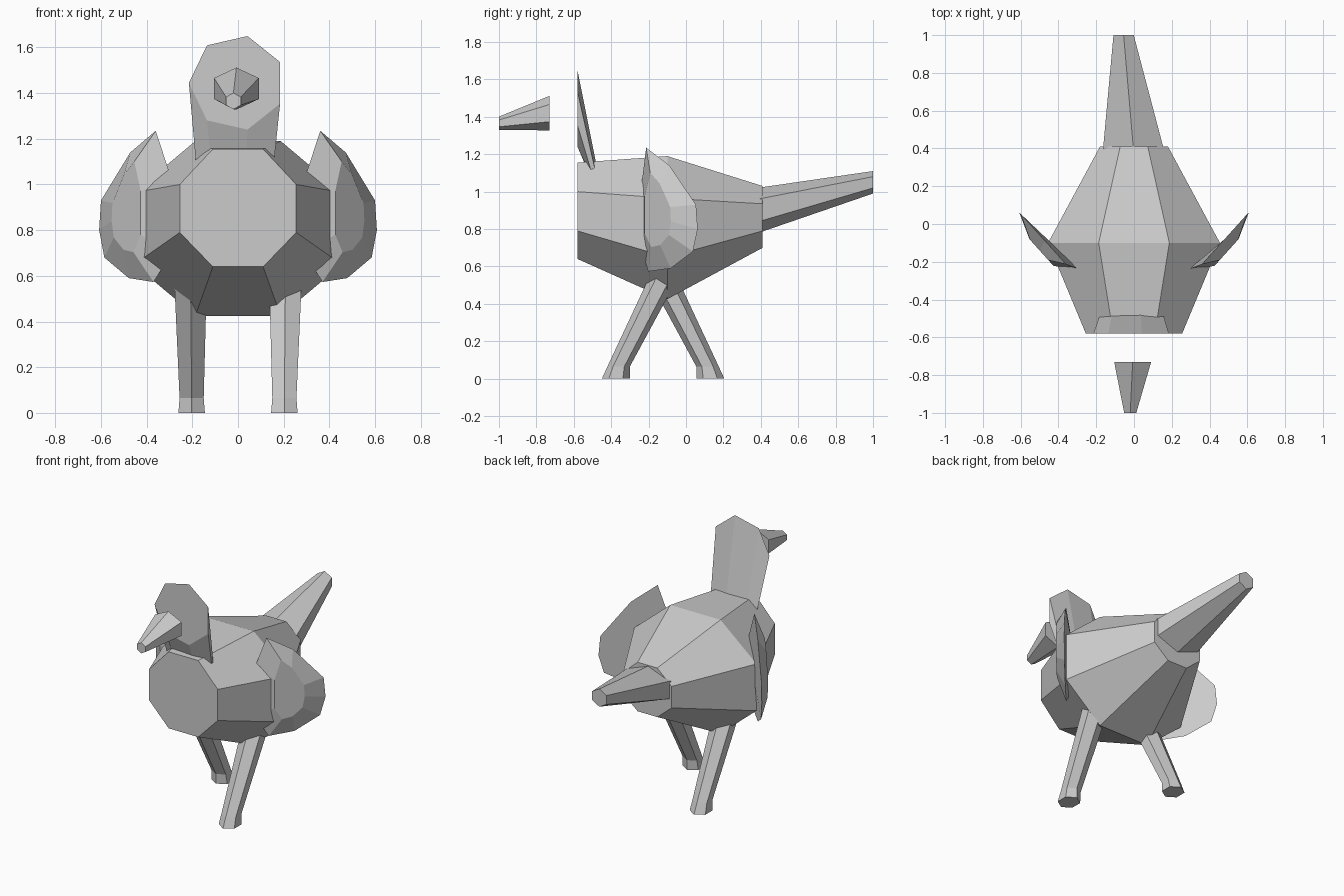
import bpy
import bmesh
from math import cos, sin, pi

cube = bpy.data.objects.get("Cube")
if cube:
    bpy.data.objects.remove(cube, do_unlink=True)

grey = bpy.data.materials.new("plain grey")
grey.use_nodes = True
COLOR = (0.6, 0.6, 0.6, 1)
grey.diffuse_color = COLOR
grey.node_tree.nodes["Principled BSDF"].inputs["Base Color"].default_value = COLOR


def loft(name, rings):
    """Flat-faced solid through rings of equal point count, capped at both ends."""
    bm = bmesh.new()
    loops = [[bm.verts.new(p) for p in ring] for ring in rings]
    n = len(loops[0])
    for a, b in zip(loops, loops[1:]):
        for i in range(n):
            j = (i + 1) % n
            bm.faces.new((a[i], a[j], b[j], b[i]))
    bm.faces.new(loops[0])
    bm.faces.new(loops[-1])
    bmesh.ops.recalc_face_normals(bm, faces=bm.faces)
    mesh = bpy.data.meshes.new(name)
    bm.to_mesh(mesh)
    bm.free()
    mesh.materials.append(grey)
    obj = bpy.data.objects.new(name, mesh)
    bpy.context.collection.objects.link(obj)
    return obj


def upright_ring(n, x, y, z, rx, rz, start=pi / 2):
    """Regular ring facing along y."""
    angles = [start + 2 * pi * i / n for i in range(n)]
    return [(x + rx * cos(a), y, z + rz * sin(a)) for a in angles]


def flat_ring(n, x, y, z, rx, ry, start=pi / 2):
    """Regular ring facing along z."""
    angles = [start + 2 * pi * i / n for i in range(n)]
    return [(x + rx * cos(a), y + ry * sin(a), z) for a in angles]


def body_ring(y, wide, narrow, bottom, low, high, top):
    half = [(narrow, bottom), (wide, low), (wide, high), (narrow, top)]
    return [(x, y, z) for x, z in half] + [(-x, y, z) for x, z in reversed(half)]


# Eight-sided body, widest just ahead of the middle
loft("body", [
    body_ring(-0.58, 0.255, 0.11, 0.64, 0.79, 1.0, 1.155),
    body_ring(-0.10, 0.455, 0.187, 0.425, 0.65, 0.965, 1.19),
    body_ring(0.41, 0.18, 0.073, 0.70, 0.79, 0.935, 1.03),
])

# Neck with a flat seven-sided face, narrowing into the body
loft("neck_and_head", [
    upright_ring(7, -0.005, -0.58, 1.445, 0.21, 0.21, pi),
    flat_ring(7, -0.005, -0.48, 1.05, 0.175, 0.02, pi),
])

# Floating beak
loft("beak", [
    upright_ring(6, -0.007, -0.73, 1.42, 0.113, 0.092),
    upright_ring(6, -0.02, -1.0, 1.365, 0.037, 0.036),
])

# Tail
loft("tail", [
    upright_ring(6, -0.003, 0.395, 0.902, 0.186, 0.12),
    upright_ring(6, -0.055, 1.0, 1.05, 0.062, 0.06),
])

# Legs: the right one is the left one turned half round
leg = [
    flat_ring(6, 0.203, -0.375, 0, 0.067, 0.075),
    flat_ring(6, 0.203, -0.36, 0.065, 0.061, 0.06),
    flat_ring(6, 0.208, -0.09, 0.6, 0.083, 0.08),
]
loft("left_leg", leg)
loft("right_leg", [[(-x, -0.245 - y, z) for x, y, z in ring] for ring in leg])

# Wings: slanted flat back, smaller raised outer face
outline = [(0.36, 1.235), (0.472, 1.14), (0.6, 0.93), (0.608, 0.80),
           (0.585, 0.68), (0.478, 0.59), (0.37, 0.573), (0.29, 0.7), (0.29, 1.02)]


def slant(x):
    return max(-0.24, -0.235 + (x - 0.34) * 1.11)


rim = [(x, slant(x), z) for x, z in outline]
cx, cz = 0.45, 0.9
raised = []
for x, z in outline:
    px = cx + (x - cx) * 0.4
    raised.append((px + 0.04, slant(px) - 0.038, cz + (z - cz) * 0.6))
for side, sign in (("left", 1), ("right", -1)):
    loft(side + "_wing", [[(sign * x, y, z) for x, y, z in ring] for ring in (rim, raised)])
